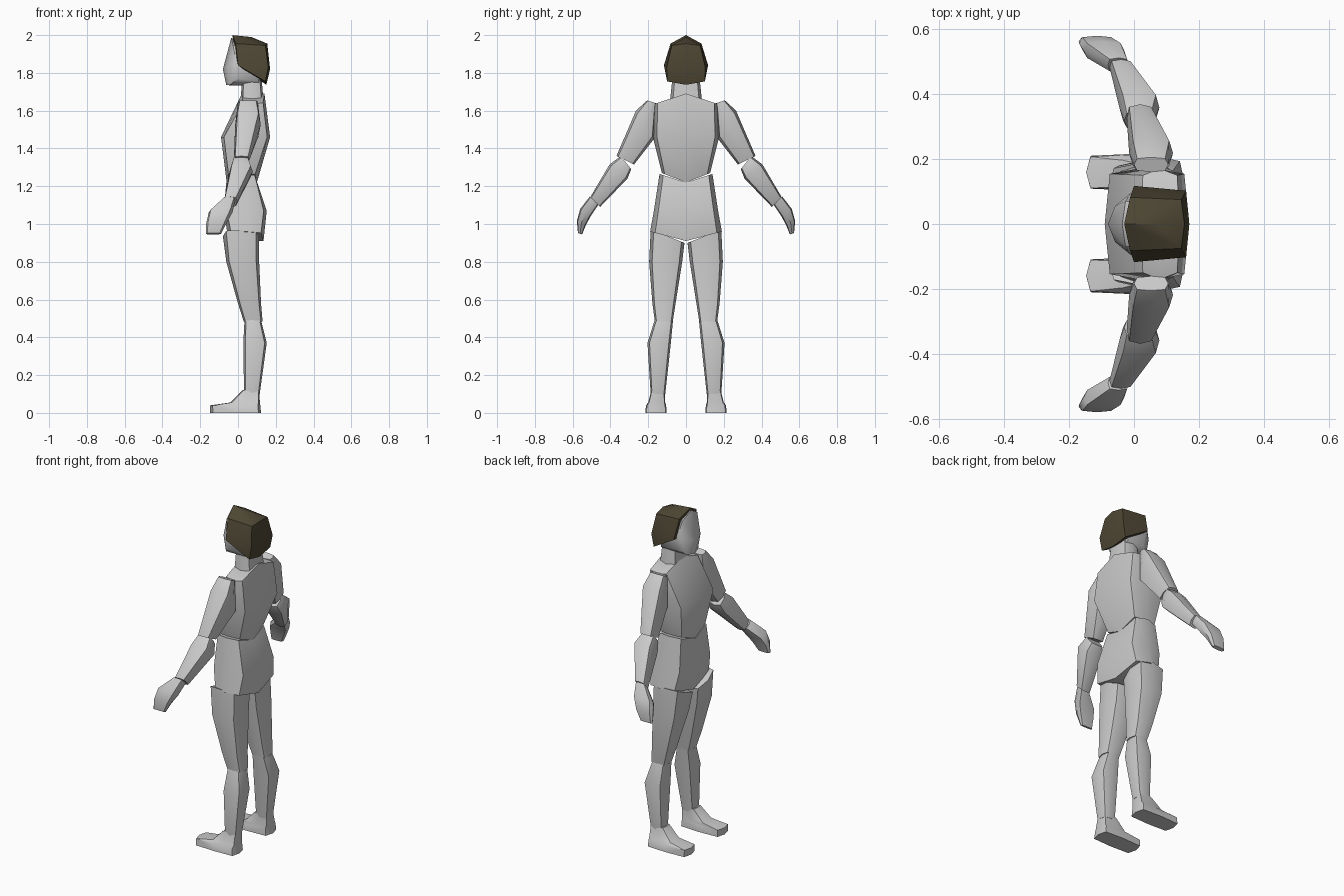
import bpy, bmesh, math
from mathutils import Vector


def material(name, rgb):
    m = bpy.data.materials.new(name)
    m.diffuse_color = (*rgb, 1)
    return m


GREY = material("plain grey", (0.6, 0.6, 0.6))
BROWN = material("dark olive brown", (0.075, 0.062, 0.034))


def finish(name, bm, mat, mirror, angle):
    bmesh.ops.recalc_face_normals(bm, faces=bm.faces)
    me = bpy.data.meshes.new(name)
    bm.to_mesh(me)
    bm.free()
    me.materials.append(mat)
    ob = bpy.data.objects.new(name, me)
    bpy.context.collection.objects.link(ob)
    bpy.ops.object.select_all(action='DESELECT')
    ob.select_set(True)
    bpy.context.view_layer.objects.active = ob
    bpy.ops.object.shade_smooth_by_angle(angle=math.radians(angle))
    if mirror:
        mod = ob.modifiers.new("mirror", 'MIRROR')
        mod.use_axis = (False, True, False)
        mod.use_mirror_merge = False
    return ob


def loft(name, rings, corner=0.82, mirror=False, angle=40):
    """Eight-sided rings: x0, x1, inner (y, z), outer (y, z), centre rise."""
    bm = bmesh.new()
    loops, centres = [], []
    for x0, x1, y0, z0, y1, z1, rise in rings:
        c = Vector(((x0 + x1) / 2, (y0 + y1) / 2, (z0 + z1) / 2))
        a = Vector(((x1 - x0) / 2, 0, 0))
        b = Vector((0, (y1 - y0) / 2, (z1 - z0) / 2))
        k = corner
        dirs = [(1, 0), (k, k), (0, 1), (-k, k), (-1, 0), (-k, -k), (0, -1), (k, -k)]
        loops.append([bm.verts.new(c + a * u + b * v + Vector((0, 0, rise * (1 - abs(v)))))
                      for u, v in dirs])
        centres.append(c + Vector((0, 0, rise)))
    for p, q in zip(loops, loops[1:]):
        for i in range(8):
            j = (i + 1) % 8
            bm.faces.new((p[i], p[j], q[j], q[i]))
    # fan caps
    for loop, c in ((loops[0], centres[0]), (loops[-1], centres[-1])):
        v = bm.verts.new(c)
        for i in range(8):
            bm.faces.new((loop[i], loop[(i + 1) % 8], v))
    return finish(name, bm, GREY, mirror, angle)


def hull(name, half_points, mat, angle):
    """Convex block from points on one side, repeated on the other."""
    bm = bmesh.new()
    for x, y, z in half_points:
        for s in ((1, -1) if y else (1,)):
            bm.verts.new((x, y * s, z))
    r = bmesh.ops.convex_hull(bm, input=bm.verts)
    loose = [v for v in bm.verts if not v.link_faces]
    bmesh.ops.delete(bm, geom=loose, context='VERTS')
    return finish(name, bm, mat, False, angle)


# trunk
loft("torso", [
    (0.02, 0.14, -0.17, 1.635, 0.17, 1.635, 0.055),
    (-0.09, 0.17, -0.175, 1.46, 0.175, 1.46, 0),
    (-0.06, 0.10, -0.128, 1.27, 0.128, 1.27, -0.05)], 0.88)
loft("pelvis", [
    (-0.062, 0.10, -0.14, 1.265, 0.14, 1.265, -0.045),
    (-0.075, 0.152, -0.17, 1.07, 0.17, 1.07, 0),
    (-0.05, 0.135, -0.19, 0.96, 0.19, 0.96, -0.05)], 0.86)
loft("neck", [
    (0.015, 0.135, -0.085, 1.65, 0.085, 1.65, 0),
    (0.02, 0.125, -0.072, 1.77, 0.072, 1.77, 0)])

# arms
loft("upper_arm", [
    (0.0, 0.105, 0.16, 1.64, 0.205, 1.655, 0),
    (-0.015, 0.12, 0.17, 1.45, 0.265, 1.60, 0),
    (-0.022, 0.06, 0.275, 1.315, 0.368, 1.36, 0)], mirror=True)
loft("forearm", [
    (-0.03, 0.06, 0.29, 1.29, 0.345, 1.36, 0),
    (-0.045, 0.078, 0.31, 1.24, 0.405, 1.315, 0),
    (-0.075, -0.005, 0.455, 1.09, 0.505, 1.145, 0)], mirror=True)
loft("hand", [
    (-0.08, -0.015, 0.465, 1.10, 0.51, 1.145, 0),
    (-0.155, -0.03, 0.505, 1.04, 0.56, 1.08, 0),
    (-0.168, -0.06, 0.53, 0.995, 0.578, 1.015, 0),
    (-0.17, -0.09, 0.55, 0.945, 0.572, 0.952, 0)], mirror=True)

# legs
loft("thigh", [
    (-0.08, 0.112, 0.008, 0.90, 0.187, 0.97, 0),
    (-0.062, 0.112, 0.02, 0.80, 0.195, 0.80, 0),
    (0.0, 0.122, 0.055, 0.58, 0.178, 0.58, 0),
    (0.03, 0.13, 0.07, 0.485, 0.165, 0.485, 0)], mirror=True)
loft("shin", [
    (0.035, 0.12, 0.068, 0.50, 0.163, 0.50, 0),
    (0.028, 0.152, 0.08, 0.37, 0.204, 0.37, 0),
    (0.032, 0.115, 0.11, 0.10, 0.187, 0.10, 0)], mirror=True)
loft("foot", [
    (-0.147, 0.122, 0.103, 0, 0.215, 0, 0),
    (-0.147, 0.118, 0.105, 0.04, 0.212, 0.04, 0),
    (-0.04, 0.116, 0.11, 0.055, 0.20, 0.055, 0),
    (0.025, 0.112, 0.113, 0.12, 0.184, 0.12, 0)], 0.9, mirror=True)

# head and hair
hull("head", [
    (-0.08, 0, 1.82), (-0.062, 0, 1.735), (-0.045, 0.05, 1.735),
    (-0.058, 0.055, 1.83), (-0.01, 0.095, 1.86), (0.0, 0.085, 1.77),
    (0.11, 0.08, 1.755), (0.11, 0, 1.73), (-0.036, 0, 1.985),
    (-0.026, 0.07, 1.945), (0.13, 0.06, 1.90)], GREY, 40)
hull("hair", [
    (-0.03, 0, 2.0), (0.07, 0, 1.99), (-0.012, 0.082, 1.955),
    (0.145, 0.075, 1.945), (0.155, 0, 1.955), (0.0, 0.117, 1.84),
    (0.16, 0.102, 1.83), (0.17, 0, 1.82), (0.145, 0.1, 1.755),
    (0.15, 0, 1.737)], BROWN, 35)
